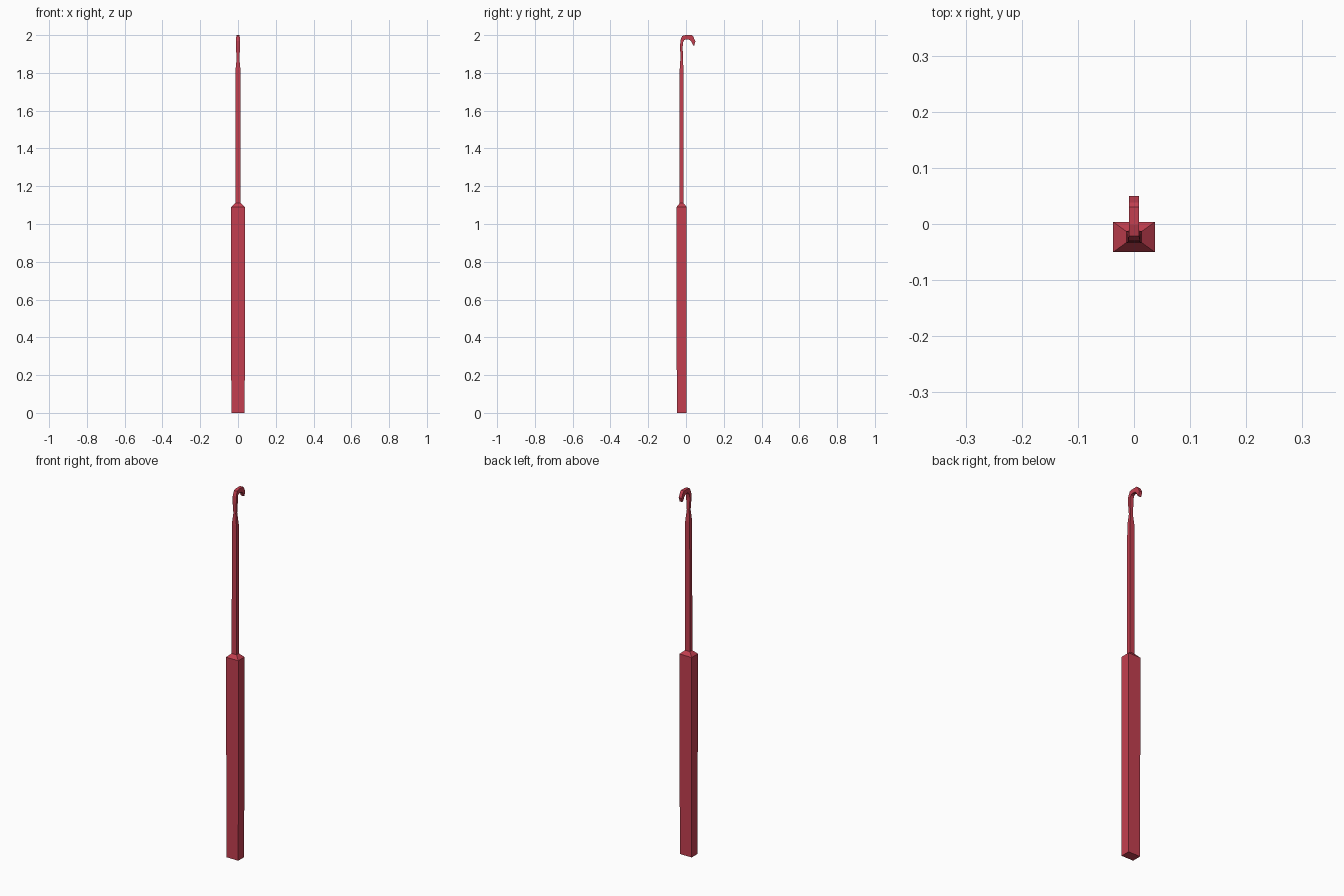
import bpy, bmesh

if "Cube" in bpy.data.objects:
    bpy.data.objects.remove(bpy.data.objects["Cube"])

mat = bpy.data.materials.new("red")
mat.diffuse_color = (0.55, 0.05, 0.08, 1)
mat.use_nodes = True
mat.node_tree.nodes["Principled BSDF"].inputs["Base Color"].default_value = mat.diffuse_color


def loft(name, sections, cap_start, cap_end):
    """Square-section loft; each section = outer (y, z), inner (y, z), half width."""
    bm = bmesh.new()
    rings = []
    for (oy, oz), (iy, iz), hx in sections:
        pts = [(-hx, oy, oz), (hx, oy, oz), (hx, iy, iz), (-hx, iy, iz)]
        rings.append([bm.verts.new(p) for p in pts])
    for a, b in zip(rings, rings[1:]):
        for i in range(4):
            j = (i + 1) % 4
            bm.faces.new((a[i], a[j], b[j], b[i]))
    if cap_start:
        bm.faces.new(rings[0][::-1])
    if cap_end:
        bm.faces.new(rings[-1])
    me = bpy.data.meshes.new(name)
    bm.to_mesh(me)
    bm.free()
    me.materials.append(mat)
    ob = bpy.data.objects.new(name, me)
    bpy.context.collection.objects.link(ob)


def level(z, hx, hy, cy=-0.0232):
    return (cy - hy, z), (cy + hy, z), hx


# Chunky rectangular handle with sloped shoulder
shoulder = level(1.11, 0.0145, 0.0105)
loft("handle", [level(0, 0.0355, 0.0255), level(1.09, 0.037, 0.0268), shoulder], True, False)

# Slim shaft, pinched neck and curled hook
loft("hook_shaft", [
    shoulder,
    level(1.815, 0.0135, 0.0105),
    level(1.875, 0.007, 0.0065),
    ((-0.031, 1.94), (-0.0175, 1.94), 0.0115),
    ((-0.030, 1.97), (-0.0155, 1.962), 0.0105),
    ((-0.021, 1.995), (-0.010, 1.973), 0.009),
    ((-0.002, 2.0), (0.0, 1.978), 0.009),
    ((0.030, 2.0), (0.020, 1.975), 0.009),
    ((0.038, 1.993), (0.027, 1.968), 0.009),
    ((0.050, 1.967), (0.033, 1.957), 0.009),
    ((0.043, 1.944), (0.037, 1.946), 0.008),
], False, True)
